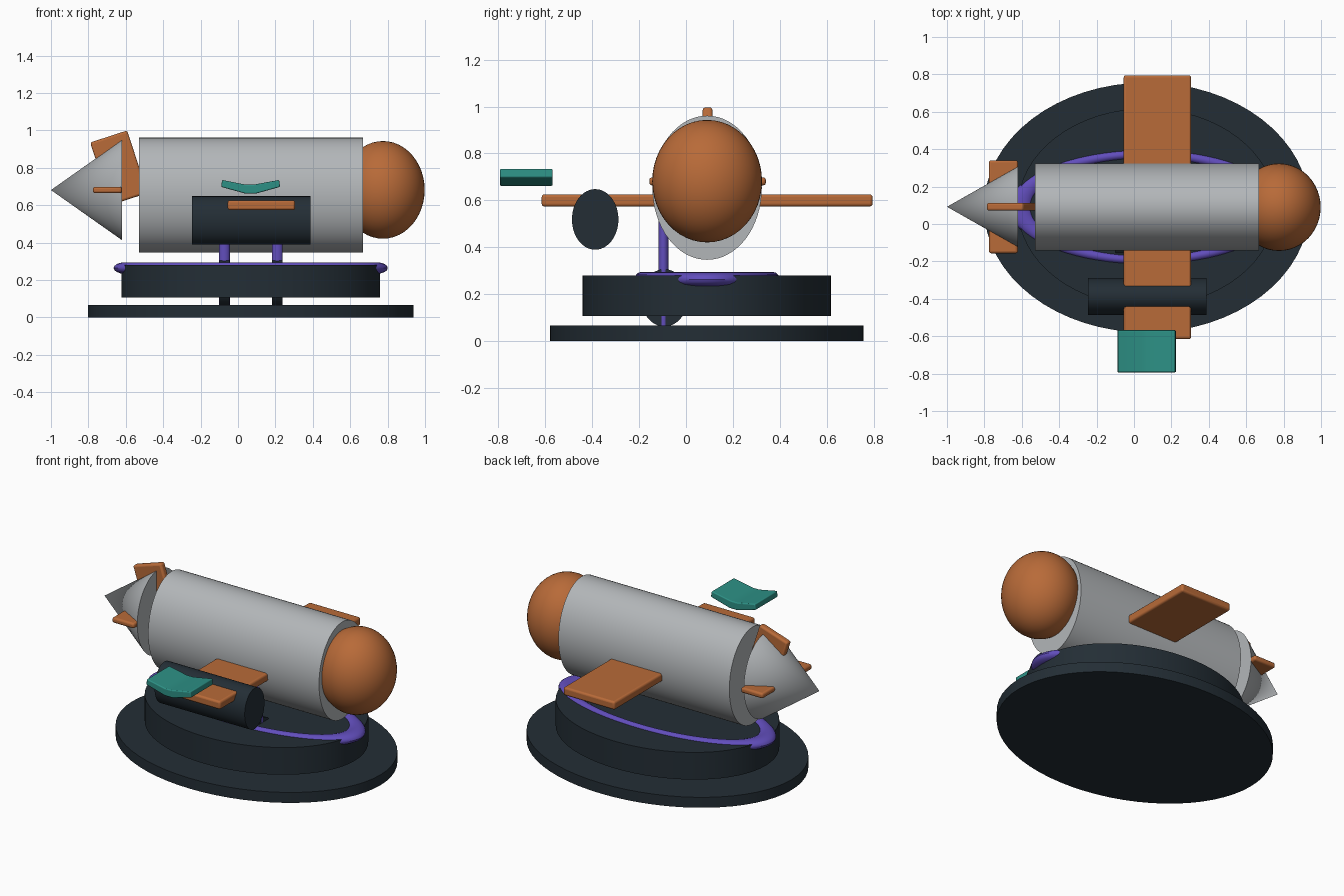
import bpy, bmesh, math
from mathutils import Matrix, Vector

if "Cube" in bpy.data.objects:
    bpy.data.objects.remove(bpy.data.objects["Cube"])


def material(name, rgb):
    m = bpy.data.materials.new(name)
    m.diffuse_color = (*rgb, 1)
    m.use_nodes = True
    m.node_tree.nodes["Principled BSDF"].inputs["Base Color"].default_value = m.diffuse_color
    return m


grey = material("hull grey", (0.45, 0.47, 0.485))
dark = material("dark slate", (0.017, 0.027, 0.036))
orange = material("burnt orange", (0.48, 0.145, 0.04))
purple = material("violet", (0.12, 0.075, 0.50))
teal = material("teal", (0.026, 0.28, 0.235))


def finish(ob, name, mat, bevel=0):
    ob.name = name
    ob.data.materials.append(mat)
    if bevel:
        b = ob.modifiers.new("soft edges", 'BEVEL')
        b.width, b.segments = bevel, 3
    bpy.context.view_layer.objects.active = ob
    ob.select_set(True)
    bpy.ops.object.transform_apply(location=False, rotation=True, scale=True)
    bpy.ops.object.shade_smooth_by_angle(angle=math.radians(35))
    ob.select_set(False)
    return ob


def box(name, mat, center, size, rot_y=0, bevel=0.012):
    """Plate with softened edges."""
    bm = bmesh.new()
    bmesh.ops.create_cube(bm, size=1)
    bmesh.ops.scale(bm, vec=size, verts=bm.verts)
    me = bpy.data.meshes.new(name)
    bm.to_mesh(me)
    bm.free()
    ob = bpy.data.objects.new(name, me)
    bpy.context.collection.objects.link(ob)
    ob.location = center
    ob.rotation_euler.y = rot_y
    return finish(ob, name, mat, bevel)


def tube(name, mat, center, half, axis='Z', tip=1.0):
    """Elliptic cylinder or cone; half = half sizes along x, y, z."""
    bm = bmesh.new()
    bmesh.ops.create_cone(bm, cap_ends=True, segments=64, radius1=1, radius2=tip, depth=2)
    if axis == 'X':  # tip towards -x
        bmesh.ops.rotate(bm, verts=bm.verts, matrix=Matrix.Rotation(-math.pi / 2, 3, 'Y'))
    bmesh.ops.scale(bm, vec=half, verts=bm.verts)
    me = bpy.data.meshes.new(name)
    bm.to_mesh(me)
    bm.free()
    ob = bpy.data.objects.new(name, me)
    bpy.context.collection.objects.link(ob)
    ob.location = center
    return finish(ob, name, mat)


# Display stand: two stacked oval discs and a ring
tube("base_disc", dark, (0.068, 0.088, 0.033), (0.87, 0.668, 0.033))
tube("upper_disc", dark, (0.068, 0.088, 0.193), (0.69, 0.53, 0.086))
bpy.ops.mesh.primitive_torus_add(major_radius=0.92, minor_radius=0.08, major_segments=80,
                                 minor_segments=16, location=(0.068, 0.09, 0.264))
ring = bpy.context.object
ring.scale = (0.733, 0.308, 0.38)
finish(ring, "stand_ring", purple)

# Fuselage, nose ball and tail cone
tube("fuselage", grey, (0.069, 0.09, 0.654), (0.599, 0.233, 0.307), 'X')
bpy.ops.mesh.primitive_uv_sphere_add(segments=48, ring_count=24, location=(0.775, 0.09, 0.682))
nose = bpy.context.object
nose.scale = (0.223, 0.234, 0.261)
finish(nose, "nose_ball", orange)
tube("tail_cone", grey, (-0.81, 0.092, 0.681), (0.19, 0.215, 0.268), 'X', tip=0)

# Wing and tail fins
box("main_wing", orange, (0.125, 0.09, 0.6), (0.36, 1.41, 0.052))
box("side_fins", orange, (-0.698, 0.092, 0.681), (0.155, 0.497, 0.034))
box("top_fin", orange, (-0.637, 0.092, 0.80), (0.208, 0.042, 0.352), math.radians(-18))

# Side engine pod
tube("engine_pod", dark, (0.071, -0.387, 0.519), (0.316, 0.099, 0.129), 'X')

# Landing struts with wheels
for i, x in enumerate((-0.073, 0.21)):
    tube(f"landing_strut_{i}", purple, (x, -0.096, 0.31), (0.029, 0.022, 0.25))
    tube(f"landing_wheel_{i}", dark, (x, -0.092, 0.185), (0.027, 0.1, 0.122), 'X')

# Bent front canard, extruded from a shallow V profile
profile = [(-0.085, 0.735), (0.04, 0.71), (0.085, 0.71), (0.22, 0.735),
           (0.225, 0.698), (0.095, 0.662), (0.04, 0.662), (-0.09, 0.698)]
bm = bmesh.new()
face = bm.faces.new([bm.verts.new((x, -0.793, z)) for x, z in profile])
ext = bmesh.ops.extrude_face_region(bm, geom=[face])
bmesh.ops.translate(bm, vec=(0, 0.225, 0),
                    verts=[v for v in ext['geom'] if isinstance(v, bmesh.types.BMVert)])
bmesh.ops.recalc_face_normals(bm, faces=bm.faces)
me = bpy.data.meshes.new("front_canard")
bm.to_mesh(me)
bm.free()
canard = bpy.data.objects.new("front_canard", me)
bpy.context.collection.objects.link(canard)
finish(canard, "front_canard", teal, 0.006)
